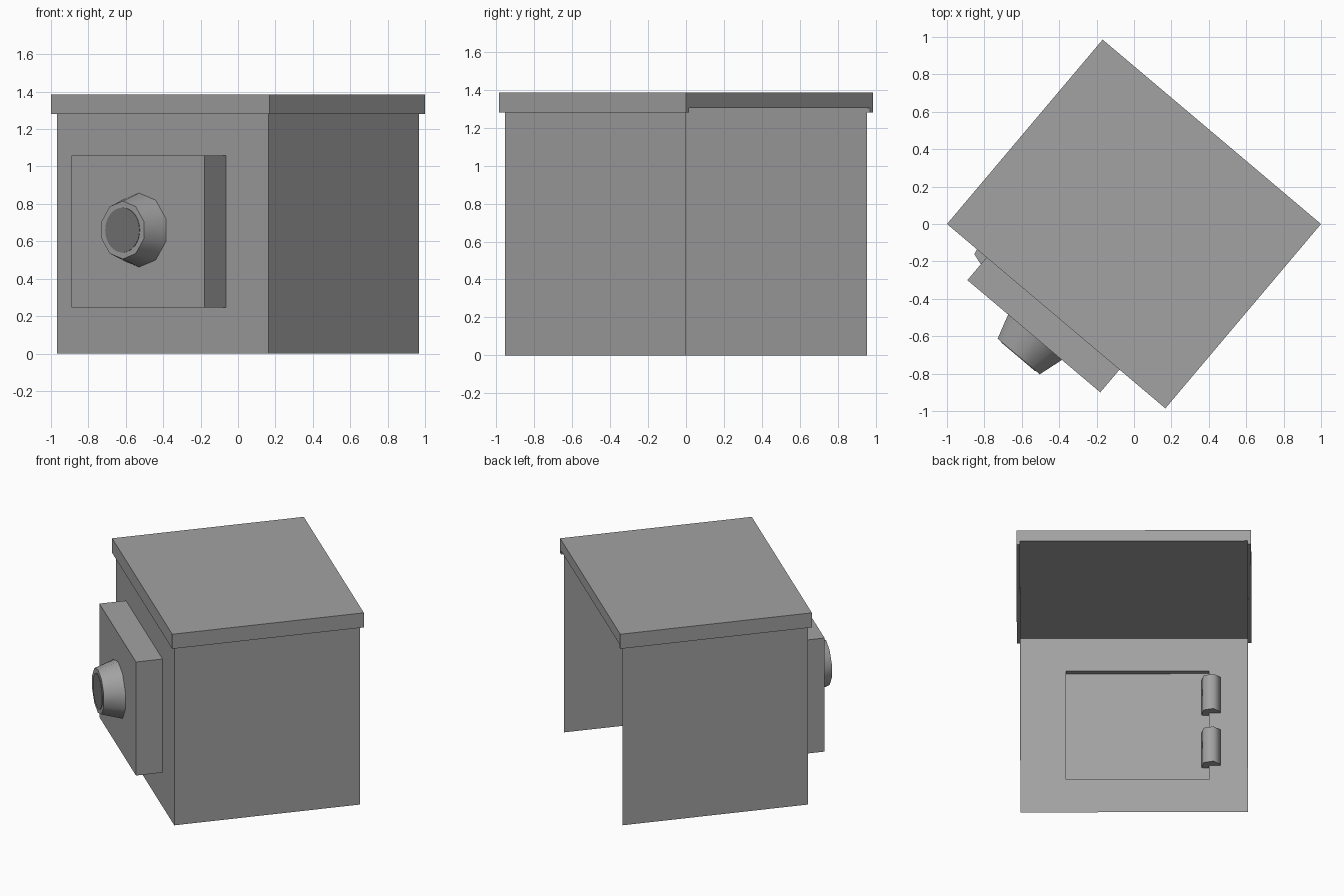
import bpy, bmesh, math
from mathutils import Matrix

if "Cube" in bpy.data.objects:
    bpy.data.objects.remove(bpy.data.objects["Cube"], do_unlink=True)

TURN = Matrix.Rotation(math.radians(-40.17), 4, "Z")   # whole cabinet is turned on the floor


def material(name, value):
    mat = bpy.data.materials.new(name)
    mat.use_nodes = True
    colour = (value, value, value, 1)
    mat.diffuse_color = colour
    mat.node_tree.nodes["Principled BSDF"].inputs["Base Color"].default_value = colour
    return mat


GREY = material("grey", 0.36)
DARK = material("dark_grey", 0.18)


def finish(name, bm, mats=(GREY,)):
    mesh = bpy.data.meshes.new(name)
    bm.to_mesh(mesh)
    bm.free()
    obj = bpy.data.objects.new(name, mesh)
    bpy.context.collection.objects.link(obj)
    for mat in mats:
        mesh.materials.append(mat)
    obj.matrix_world = TURN
    return obj


def box(name, lo, hi):
    bm = bmesh.new()
    size = [b - a for a, b in zip(lo, hi)]
    mid = [(a + b) / 2 for a, b in zip(lo, hi)]
    bmesh.ops.create_cube(bm, size=1, matrix=Matrix.Translation(mid) @ Matrix.Diagonal((*size, 1)))
    return finish(name, bm)


def smooth(obj, angle):
    bpy.ops.object.select_all(action="DESELECT")
    obj.select_set(True)
    bpy.context.view_layer.objects.active = obj
    bpy.ops.object.shade_smooth_by_angle(angle=math.radians(angle))


W, D, TOP = 0.74, 0.625, 1.305           # half width, half depth, wall height
DL, DR, DB, DT = -0.487, 0.443, 0.245, 1.06   # door edges
RECESS = -D - 0.035

# Side walls, open at the back
bm = bmesh.new()


def quad(*points):
    bm.faces.new([bm.verts.new(p) for p in points])


for s in (-1, 1):
    corners = [(s * W, -D, 0), (s * W, D, 0), (s * W, D, TOP), (s * W, -D, TOP)]
    quad(*corners[::s])

# Front wall around the door opening
for x0, x1, z0, z1 in ((-W, W, 0, DB), (-W, W, DT, TOP), (-W, DL, DB, DT), (DR, W, DB, DT)):
    quad((x0, -D, z0), (x1, -D, z0), (x1, -D, z1), (x0, -D, z1))

# Shallow recess behind the door
rim = [(DL, DB), (DR, DB), (DR, DT), (DL, DT)]
for i, (x0, z0) in enumerate(rim):
    x1, z1 = rim[(i + 1) % len(rim)]
    quad((x0, -D, z0), (x1, -D, z1), (x1, RECESS, z1), (x0, RECESS, z0))
quad(*[(x, RECESS, z) for x, z in rim])
bmesh.ops.remove_doubles(bm, verts=bm.verts, dist=0.0001)
bmesh.ops.dissolve_limit(bm, angle_limit=0.01, verts=bm.verts, edges=bm.edges)
finish("cabinet_walls", bm)

# Lid with a skirt on three sides
lid = box("lid", (-0.764, -0.645, 1.28), (0.764, 0.645, 1.385))
cutter = box("lid_cutter", (-W, -D, 1), (W, 1, TOP))
cutter.hide_render = True
cutter.hide_viewport = True
cut = lid.modifiers.new("hollow", "BOOLEAN")
cut.operation = "DIFFERENCE"
cut.solver = "EXACT"
cut.object = cutter
bpy.context.view_layer.update()
baked = bpy.data.meshes.new_from_object(lid.evaluated_get(bpy.context.evaluated_depsgraph_get()))
lid.modifiers.clear()
lid.data = baked
bpy.data.objects.remove(cutter, do_unlink=True)

# Door: open-backed box that covers the recess
bm = bmesh.new()
front = -0.804
face = bm.faces.new([bm.verts.new((x, -D, z)) for x, z in rim])
pushed = bmesh.ops.extrude_face_region(bm, geom=[face])["geom"]
bmesh.ops.translate(bm, vec=(0, front + D, 0),
                    verts=[v for v in pushed if isinstance(v, bmesh.types.BMVert)])
for f in [f for f in bm.faces if abs(f.calc_center_median().y + D) < 0.001]:
    bm.faces.remove(f)
bmesh.ops.recalc_face_normals(bm, faces=bm.faces)
finish("door", bm)

# Tapered ten-sided knob
bm = bmesh.new()
face_forward = Matrix.Rotation(math.radians(90), 4, "X")
bmesh.ops.create_cone(bm, cap_ends=True, segments=10, radius1=0.198, radius2=0.155, depth=0.135,
                      matrix=Matrix.Translation((-0.014, front - 0.0675, 0.66)) @ face_forward)
smooth(finish("knob", bm), 45)

# Round dark plate on the knob
bm = bmesh.new()
bmesh.ops.create_cone(bm, cap_ends=True, segments=32, radius1=0.12, radius2=0.12, depth=0.004,
                      matrix=Matrix.Translation((-0.014, front - 0.136, 0.66)) @ face_forward)
finish("knob_plate", bm, (DARK,))

# Two hexagonal hinges through the front wall
for name, z in (("lower_hinge", 0.48), ("upper_hinge", 0.875)):
    bm = bmesh.new()
    bmesh.ops.create_cone(bm, cap_ends=True, segments=6, radius1=0.065, radius2=0.065, depth=0.26,
                          matrix=Matrix.Translation((-0.5, -0.63, z)) @ Matrix.Rotation(math.radians(13), 4, "Z"))
    smooth(finish(name, bm), 65)
